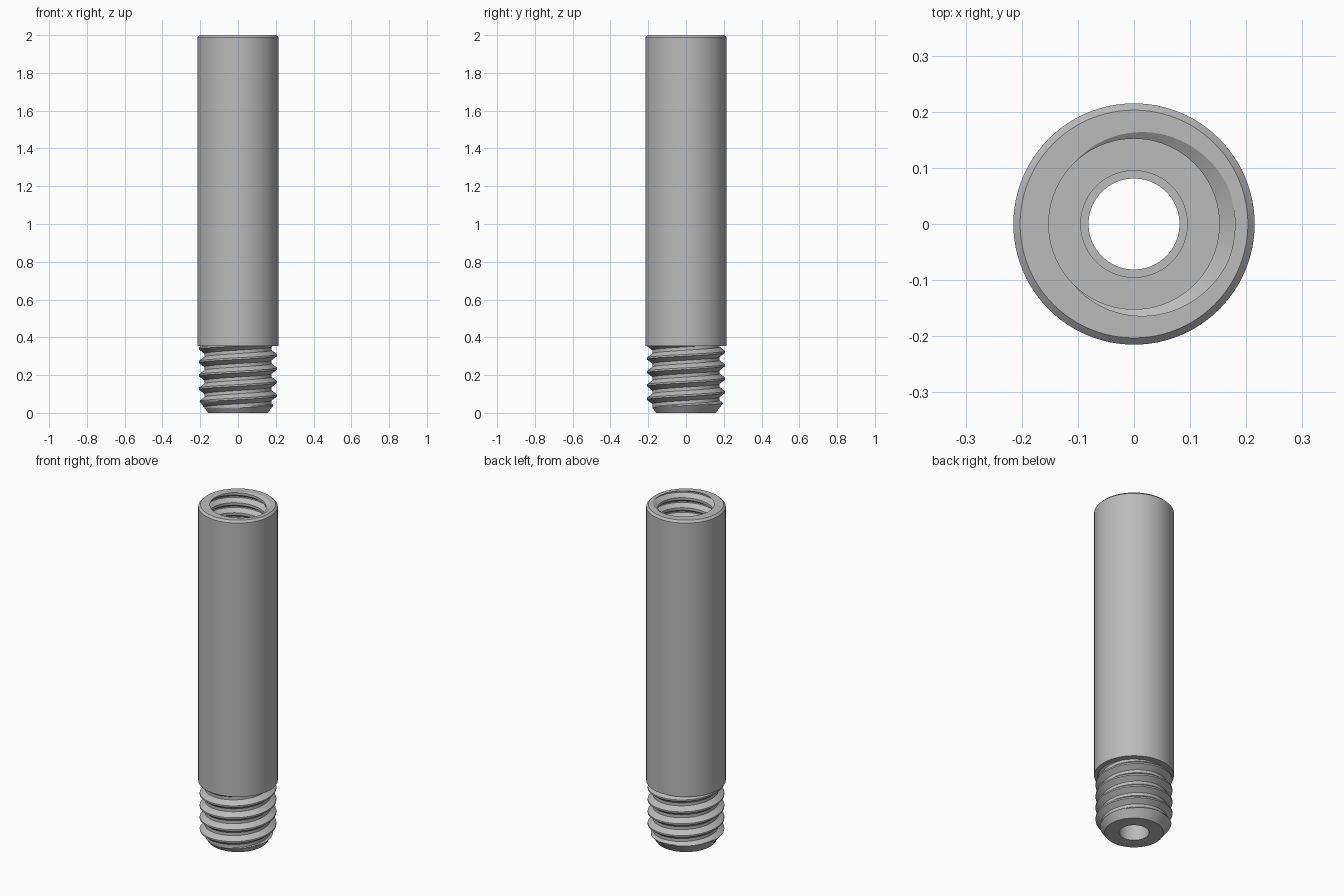
import bpy, bmesh, math

if "Cube" in bpy.data.objects:
    bpy.data.objects.remove(bpy.data.objects["Cube"])

SEGS = 96
steel = bpy.data.materials.new("grey steel")
steel.use_nodes = True
GREY = (0.5, 0.5, 0.5, 1)
steel.diffuse_color = GREY
steel.node_tree.nodes["Principled BSDF"].inputs["Base Color"].default_value = GREY


def finish(name, bm, flip=False):
    bmesh.ops.recalc_face_normals(bm, faces=bm.faces)
    if flip:
        bmesh.ops.reverse_faces(bm, faces=bm.faces)
    mesh = bpy.data.meshes.new(name)
    bm.to_mesh(mesh)
    bm.free()
    mesh.materials.append(steel)
    ob = bpy.data.objects.new(name, mesh)
    bpy.context.collection.objects.link(ob)
    bpy.ops.object.select_all(action="DESELECT")
    ob.select_set(True)
    bpy.context.view_layer.objects.active = ob
    bpy.ops.object.shade_smooth_by_angle(angle=math.radians(25))
    return ob


def ring(bm, r, z):
    step = 2 * math.pi / SEGS
    return [bm.verts.new((r * math.cos(i * step), r * math.sin(i * step), z)) for i in range(SEGS)]


def revolve(name, profile):
    """Turn an (r, z) profile, listed so that the solid lies on its left."""
    bm = bmesh.new()
    rings = [ring(bm, r, z) for r, z in profile]
    for a, b in zip(rings, rings[1:]):
        for i in range(SEGS):
            j = (i + 1) % SEGS
            bm.faces.new((a[i], a[j], b[j], b[i]))
    mesh_normals = bm
    mesh = bpy.data.meshes.new(name)
    mesh_normals.to_mesh(mesh)
    bm.free()
    mesh.materials.append(steel)
    ob = bpy.data.objects.new(name, mesh)
    bpy.context.collection.objects.link(ob)
    bpy.ops.object.select_all(action="DESELECT")
    ob.select_set(True)
    bpy.context.view_layer.objects.active = ob
    bpy.ops.object.shade_smooth_by_angle(angle=math.radians(25))
    return ob


def thread(name, low, high, pitch, root, crest, phase, end_low, end_high, inside=False, chamfer=None):
    """Helical thread surface, cut flat at both ends and closed to round rims."""
    bm = bmesh.new()
    rows = 16
    turns = math.ceil((high - low) / pitch) + 3
    start = low - 2 * pitch + phase * pitch
    grid = []
    for c in range(SEGS + 1):
        a = 2 * math.pi * c / SEGS
        column = []
        for k in range(turns * rows + 1):
            # crest flat is two rows wide, root flat four rows wide
            d = min(k % rows, rows - k % rows)
            t = min(max((d - 1) / 5, 0), 1)
            r = crest + (root - crest) * t
            z = start + pitch * (k / rows + a / (2 * math.pi))
            if chamfer:
                r = min(r, chamfer[0] + chamfer[1] * max(z, 0))
            column.append(bm.verts.new((r * math.cos(a), r * math.sin(a), z)))
        grid.append(column)
    for p, q in zip(grid, grid[1:]):
        for k in range(len(p) - 1):
            bm.faces.new((p[k], q[k], q[k + 1], p[k + 1]))
    bmesh.ops.remove_doubles(bm, verts=bm.verts, dist=1e-5)
    for z, up, rim in ((low, -1, end_low), (high, 1, end_high)):
        bmesh.ops.bisect_plane(bm, geom=bm.verts[:] + bm.edges[:] + bm.faces[:], dist=1e-6,
                               plane_co=(0, 0, z), plane_no=(0, 0, up), clear_outer=True)
        edges = [e for e in bm.edges if e.is_boundary and all(abs(v.co.z - z) < 1e-4 for v in e.verts)]
        new = bmesh.ops.extrude_edge_only(bm, edges=edges)["geom"]
        for v in new:
            if isinstance(v, bmesh.types.BMVert):
                s = rim / math.hypot(v.co.x, v.co.y)
                v.co.x *= s
                v.co.y *= s
    # face the thread wall away from or towards the axis
    bmesh.ops.recalc_face_normals(bm, faces=bm.faces)
    wall = max(bm.faces, key=lambda f: f.calc_area() * (abs(f.normal.z) < 0.9))
    c = wall.calc_center_median()
    outward = wall.normal.x * c.x + wall.normal.y * c.y > 0
    if outward == inside:
        bmesh.ops.reverse_faces(bm, faces=bm.faces)
    mesh = bpy.data.meshes.new(name)
    bm.to_mesh(mesh)
    bm.free()
    mesh.materials.append(steel)
    ob = bpy.data.objects.new(name, mesh)
    bpy.context.collection.objects.link(ob)
    bpy.ops.object.select_all(action="DESELECT")
    ob.select_set(True)
    bpy.context.view_layer.objects.active = ob
    bpy.ops.object.shade_smooth_by_angle(angle=math.radians(25))


# Plain outer sleeve with a small top chamfer
revolve("sleeve", [(0.215, 0.355), (0.215, 1.988), (0.203, 2.0)])
# Stepped through hole
revolve("through_hole", [(0.095, 1.4), (0.095, 1.3), (0.081, 1.3), (0.081, 0)])
# Outer thread on the lower end, with a tapered lead-in
thread("outer_thread", 0, 0.355, 0.071, 0.178, 0.207, 0.3, 0.081, 0.215, chamfer=(0.158, 0.75))
# Inner thread in the top socket
thread("inner_thread", 1.4, 2.0, 0.06, 0.152, 0.18, 0.0, 0.095, 0.203, inside=True)
